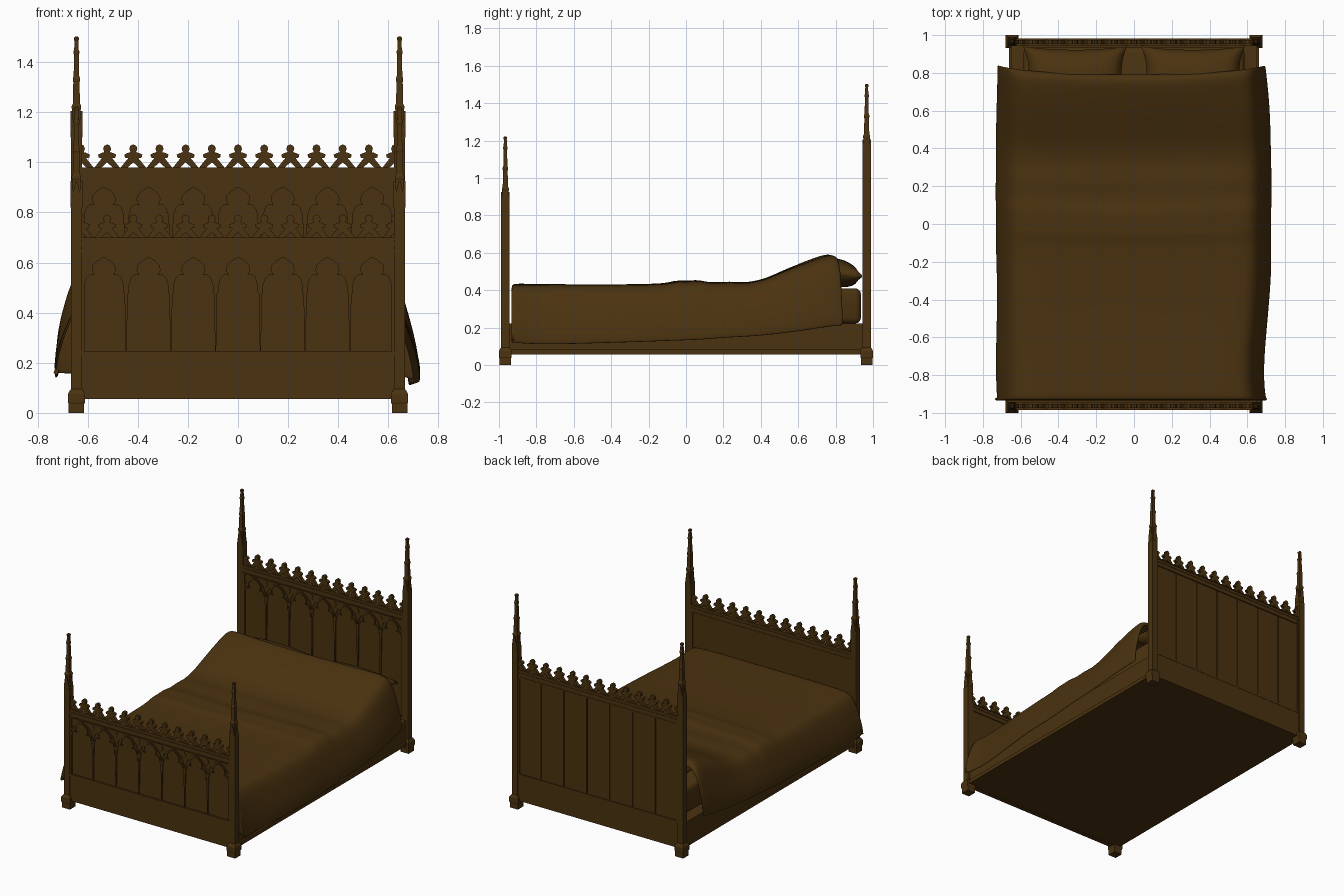
import bpy, bmesh, math
from mathutils import Vector, Matrix, noise

if "Cube" in bpy.data.objects:
    bpy.data.objects.remove(bpy.data.objects["Cube"])

wood = bpy.data.materials.new("dark brown")
wood.diffuse_color = (0.069, 0.032, 0.005, 1)
wood.use_nodes = True
wood.node_tree.nodes["Principled BSDF"].inputs["Base Color"].default_value = wood.diffuse_color


def finish(bm, name, smooth=False):
    bmesh.ops.recalc_face_normals(bm, faces=bm.faces)
    me = bpy.data.meshes.new(name)
    bm.to_mesh(me)
    bm.free()
    me.materials.append(wood)
    ob = bpy.data.objects.new(name, me)
    bpy.context.collection.objects.link(ob)
    if smooth:
        for p in me.polygons:
            p.use_smooth = True
    return ob


def box(bm, x0, x1, y0, y1, z0, z1):
    m = Matrix.Translation(((x0 + x1) / 2, (y0 + y1) / 2, (z0 + z1) / 2)) @ \
        Matrix.Diagonal((x1 - x0, y1 - y0, z1 - z0, 1))
    bmesh.ops.create_cube(bm, size=1, matrix=m)


def prism(bm, pts, y0, y1):
    """Extrude an (x, z) outline from y0 to y1."""
    f = bm.faces.new([bm.verts.new((x, y0, z)) for x, z in pts])
    r = bmesh.ops.extrude_face_region(bm, geom=[f])
    vs = [v for v in r["geom"] if isinstance(v, bmesh.types.BMVert)]
    bmesh.ops.translate(bm, verts=vs, vec=(0, y1 - y0, 0))


def stack(bm, cx, cy, rings):
    """Square column from (half width, z) rings."""
    prev = None
    for h, z in rings:
        ring = [bm.verts.new((cx + sx * h, cy + sy * h, z))
                for sx, sy in ((-1, -1), (1, -1), (1, 1), (-1, 1))]
        if prev:
            for i in range(4):
                j = (i + 1) % 4
                bm.faces.new((prev[i], prev[j], ring[j], ring[i]))
        else:
            bm.faces.new(ring[::-1])
        prev = ring
    bm.faces.new(prev)


def ribbon(bm, pts, r, y0, y1):
    """Raised moulding of half width r following an open (x, z) path."""
    left, right = [], []
    for i, p in enumerate(pts):
        a, b = Vector(pts[max(i - 1, 0)]), Vector(pts[min(i + 1, len(pts) - 1)])
        t = (b - a).normalized()
        n = Vector((-t.y, t.x)) * r
        left.append(Vector(p) + n)
        right.append(Vector(p) - n)
    prism(bm, [tuple(v) for v in left + right[::-1]], y0, y1)


# Half outlines: crest finial and trefoil arch (x, z)
FINIAL = [(.022, 0), (.05, 0), (.026, .03), (.02, .036), (.033, .039), (.036, .051),
          (.024, .057), (.011, .061), (.016, .074), (.012, .086)]
ARCH = [(.083, 0), (.082, .035), (.072, .066), (.056, .08), (.04, .076),
        (.05, .094), (.046, .116), (.028, .134)]
BAY, W = 1.25 / 7, 0.626


def board(name, c, top, planks):
    """Carved bed end at y = c; the top rail ends at height top."""
    pt = top - 0.06                      # top of the arched panel
    # Frame: rails with mouldings and edge stiles
    bm = bmesh.new()
    box(bm, -W, W, c - .017, c + .016, .055, .235)
    box(bm, -W, W, c - .021, c + .018, .232, .245)
    box(bm, -W, W, c - .017, c + .016, pt, top)
    for z in (pt + .002, top - .028, top - .008):
        box(bm, -W, W, c - .021, c + .019, z, z + .008)
    for s in (-1, 1):
        box(bm, s * .622 - .01, s * .622 + .01, c - .018, c + .017, .235, top)
    finish(bm, name + "_frame")
    # Panel, with separate planks on the outside of the head end
    bm = bmesh.new()
    box(bm, -W, W, c - .008, c + (.004 if planks else .013), .2, pt + .02)
    if planks:
        for i in range(7):
            x = -.625 + i * BAY
            box(bm, x + .003, x + BAY - .003, c, c + .012, .235, pt + .01)
    finish(bm, name + "_panel")
    # Arched tracery and tapering mullions
    bm = bmesh.new()
    s = pt - .165
    for i in range(7):
        cx = -.625 + BAY * (i + .5)
        arch = [(cx + x, s + z) for x, z in ARCH] + [(cx, s + .15)] + \
               [(cx - x, s + z) for x, z in ARCH[::-1]]
        h = BAY / 2
        prism(bm, [(cx - h, s), (cx - h, pt), (cx + h, pt), (cx + h, s)] + arch,
              c - .013, c - .007)
        ribbon(bm, arch, .004, c - .018, c - .012)
        hood = [(cx + k * .088, s + z) for k, z in
                ((1, .03), (.93, .075), (.7, .118), (.35, .145), (0, .162),
                 (-.35, .145), (-.7, .118), (-.93, .075), (-1, .03))]
        ribbon(bm, hood, .003, c - .018, c - .012)
    for i in range(8):
        x = -.625 + i * BAY
        prism(bm, [(x - .007, s + .03), (x + .007, s + .03), (x + .002, .245), (x - .002, .245)],
              c - .016, c - .007)
        # Spandrel boss between neighbouring arches
        prism(bm, [(x, s + .115), (x + .014, s + .138), (x, s + .158), (x - .014, s + .138)],
              c - .017, c - .012)
    finish(bm, name + "_tracery")
    # Cresting: eleven finials and a half finial against each post
    bm = bmesh.new()
    for i in range(-5, 6):
        cx = i * .1045
        pts = [(0, .02)] + FINIAL + [(0, .092)] + [(-x, z) for x, z in FINIAL[::-1]]
        prism(bm, [(cx + x, top + z) for x, z in pts], c - .011, c + .011)
    for s in (-1, 1):
        half = [(0, .02)] + FINIAL + [(0, .092)]
        prism(bm, [(s * (.627 - x), top + z) for x, z in half], c - .011, c + .011)
    finish(bm, name + "_cresting")


def post(name, cx, cy, h):
    """Corner post: foot block, shaft to height h, gablets and stepped spire."""
    bm = bmesh.new()
    stack(bm, cx, cy, [(.031, 0), (.031, .035), (.034, .042), (.034, .075), (.029, .085),
                       (.022, .095), (.022, h), (.0215, h + .01), (.018, h + .015),
                       (.017, h + .11), (.019, h + .115), (.019, h + .125), (.014, h + .135),
                       (.0125, h + .22), (.0145, h + .225), (.0145, h + .235), (.011, h + .245),
                       (.0095, h + .33), (.0115, h + .335), (.0115, h + .345), (.009, h + .35),
                       (.0075, h + .385), (.010, h + .39), (.010, h + .397), (.005, h + .403)])
    for k in range(4):
        n = len(bm.verts)
        prism(bm, [(-.02, h), (.02, h), (.02, h + .03), (.004, h + .105),
                   (-.004, h + .105), (-.02, h + .03)], -.0235, -.015)
        bm.verts.ensure_lookup_table()
        m = Matrix.Translation((cx, cy, 0)) @ Matrix.Rotation(k * math.pi / 2, 4, 'Z')
        bmesh.ops.transform(bm, matrix=m, verts=bm.verts[n:])
    finish(bm, name)


board("footboard", -.964, .70, False)
board("headboard", .964, .98, True)
for sx, side in ((-1, "left"), (1, "right")):
    post("foot_post_" + side, sx * .645, -.966, .82)
    post("head_post_" + side, sx * .645, .966, 1.10)

# Bed base with a lower ledge on both sides
bm = bmesh.new()
box(bm, -.65, .65, -.95, .95, .056, .222)
for s in (-1, 1):
    box(bm, s * .652 - .01, s * .652 + .01, -.95, .95, .056, .082)
finish(bm, "bed_base")

# Mattress
bm = bmesh.new()
box(bm, -.585, .585, -.90, .935, .222, .41)
bmesh.ops.bevel(bm, geom=bm.edges[:], offset=.03, segments=3, affect='EDGES', profile=.5)
finish(bm, "mattress", True)

# Pillows: pinched cushions leaning toward the head end
for sx, side in ((-1, "left"), (1, "right")):
    bm = bmesh.new()
    bmesh.ops.create_cube(bm, size=2)
    bmesh.ops.subdivide_edges(bm, edges=bm.edges[:], cuts=13, use_grid_fill=True)
    for v in bm.verts:
        u, w, t = v.co
        puff = max(0, (1 - u * u) * (1 - w * w)) ** .45
        v.co = (sx * .312 + u * (.275 - .03 * (1 - w * w)),
                .80 + w * (.14 - .018 * (1 - u * u)),
                .495 - .02 * w + t * (.006 + .07 * puff))
    finish(bm, "pillow_" + side, True)

# Blanket stations: y, top height, hem height, right hem x
ROWS = [(-.925, .15, .13, .69), (-.932, .30, .125, .70), (-.935, .42, .12, .70),
        (-.925, .435, .12, .70), (-.86, .434, .112, .69), (-.72, .432, .108, .685),
        (-.5, .43, .115, .71), (-.25, .432, .122, .725), (-.1, .436, .128, .725),
        (-.04, .452, .13, .725), (.02, .449, .132, .725), (.09, .456, .135, .725),
        (.14, .437, .14, .725), (.24, .449, .147, .725), (.31, .437, .15, .725),
        (.42, .458, .158, .725), (.5, .496, .168, .722), (.6, .54, .182, .718),
        (.7, .578, .2, .712), (.755, .594, .208, .705), (.785, .585, .21, .70),
        (.795, .555, .212, .695)]
# Half cross-section: x as a share of the hem width, height share
SECTION = [(1, 0), (1.0, .12), (.985, .32), (.955, .55), (.915, .8), (.865, .95),
           (.78, .995), (.55, 1), (.28, 1)]
SECTION = [(-x, z) for x, z in SECTION] + [(0, 1)] + SECTION[::-1]
bm = bmesh.new()
grid = []
for k, (y, top, hem, xr) in enumerate(ROWS):
    row = []
    for fx, fz in SECTION:
        low = hem + (.03 if fx < 0 else 0)
        x = fx * (.728 if fx < 0 else xr)
        z = low + (top - low) * fz
        head = max(0, (y - .4) / .4)
        sway = noise.noise((fx * 3, y * 4, 1.7))
        if k > 2:
            x += .012 * sway * (1 - fz)
            z += .012 * sway * (.25 + head) * fz
        row.append(bm.verts.new((x, y + .045 * head * abs(fx) ** 3
                                 - (.03 * (1 - abs(fx)) if -.05 < y < .15 else 0), z)))
    grid.append(row)
for a, b in zip(grid, grid[1:]):
    for i in range(len(a) - 1):
        bm.faces.new((a[i], a[i + 1], b[i + 1], b[i]))
blanket = finish(bm, "blanket", True)
if blanket.data.polygons[len(SECTION) * 8].normal.z < 0:
    blanket.data.flip_normals()
mod = blanket.modifiers.new("thickness", 'SOLIDIFY')
mod.thickness, mod.offset = .01, -1
mod = blanket.modifiers.new("soft", 'SUBSURF')
mod.levels = mod.render_levels = 2
